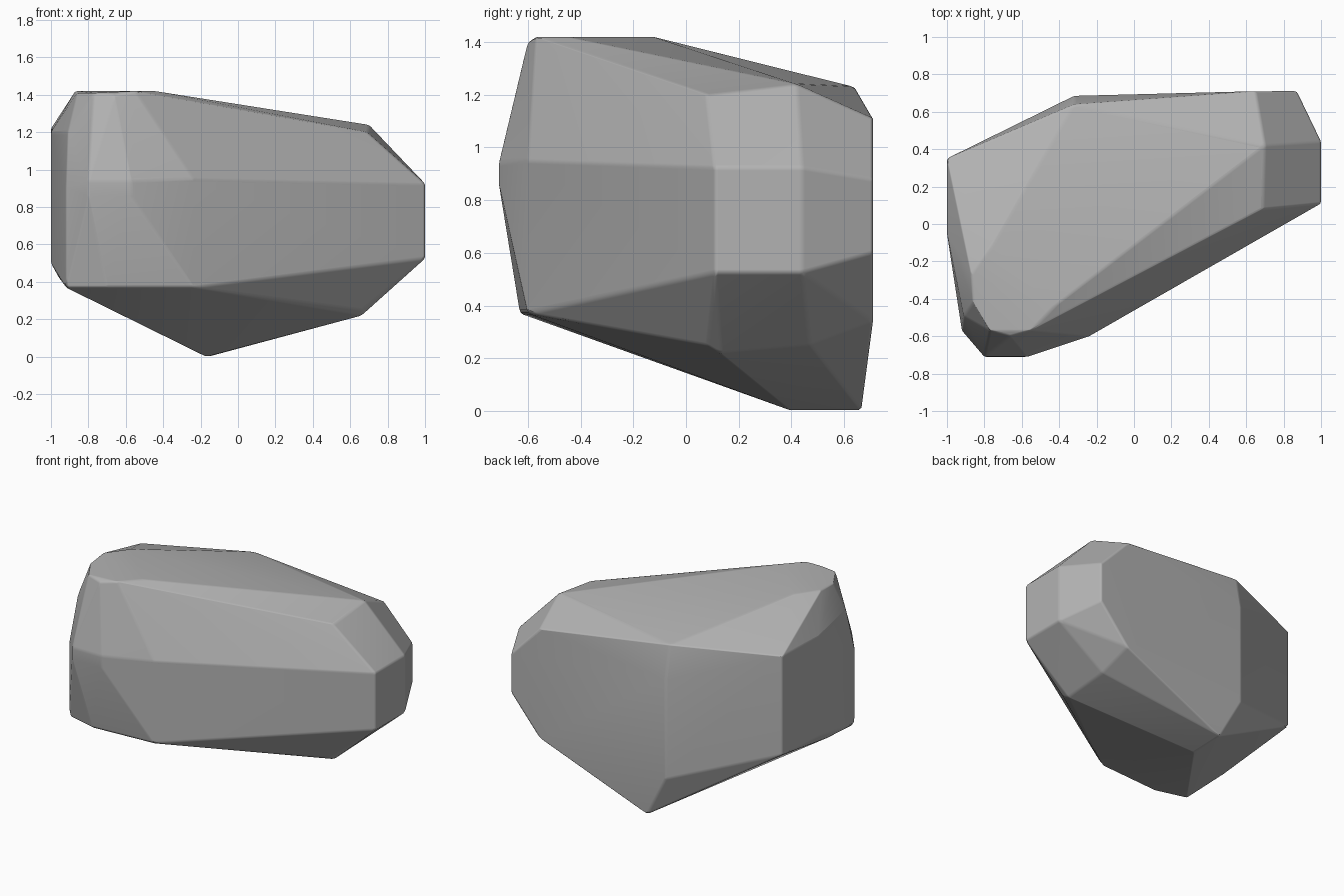
import bpy
import bmesh

cube = bpy.data.objects.get("Cube")
if cube:
    bpy.data.objects.remove(cube, do_unlink=True)


def make_material(name, colour):
    """Create one flat, matte material."""
    material = bpy.data.materials.new(name)
    material.diffuse_color = colour
    material.use_nodes = True
    shader = material.node_tree.nodes["Principled BSDF"]
    shader.inputs["Base Color"].default_value = colour
    shader.inputs["Roughness"].default_value = 0.9
    return material


def upright_edges(columns):
    """Turn each (x, y, low, high) column into its lower and upper corner."""
    return [(x, y, z) for x, y, low, high in columns for z in (low, high)]


def chiselled_hull(name, points, material, crease_angle):
    """Wrap the corners in a convex skin, merge its flat facets and shade it."""
    mesh = bpy.data.meshes.new(name)
    bm = bmesh.new()
    for point in points:
        bm.verts.new(point)
    hull = bmesh.ops.convex_hull(bm, input=bm.verts[:], use_existing_faces=False)
    # Remove corners left inside the skin
    inside = {e for e in hull["geom_interior"] + hull["geom_unused"]
              if isinstance(e, bmesh.types.BMVert)}
    bmesh.ops.delete(bm, geom=list(inside), context="VERTS")
    # Join coplanar triangles into larger facets
    bmesh.ops.dissolve_limit(bm, angle_limit=0.03, verts=bm.verts[:], edges=bm.edges[:])
    bmesh.ops.recalc_face_normals(bm, faces=bm.faces[:])
    bm.to_mesh(mesh)
    bm.free()
    mesh.materials.append(material)

    rock = bpy.data.objects.new(name, mesh)
    bpy.context.collection.objects.link(rock)
    bpy.context.view_layer.objects.active = rock
    rock.select_set(True)
    bpy.ops.object.shade_smooth_by_angle(angle=crease_angle)

    # Slightly worn edges between the facets
    bevel = rock.modifiers.new("worn_edges", "BEVEL")
    bevel.width = 0.012
    bevel.segments = 2
    bevel.limit_method = "ANGLE"
    bevel.angle_limit = 0.2
    bevel.harden_normals = True
    return rock


# Steep flanks: blunt end, back, broad end, front
flanks = upright_edges([
    (1, .11, .525, .925), (1, .44, .525, .925),
    (.87, .71, .6, .88), (.65, .71, .34, 1.11), (-.32, .685, .3, 1),
    (-1, .35, .525, 1.22), (-1, -.05, .5, 1.2),
    (-.92, -.57, .37, .9), (-.8, -.71, .86, .94),
    (-.57, -.71, .86, .94), (-.24, -.6, .37, .95),
])

# Sloping crown and its rounded front lip
crown = [
    (.69, .08, 1.2), (.7, .42, 1.24), (-.32, .64, 1.23),
    (-.76, -.12, 1.42), (-.87, -.27, 1.42), (-.86, -.42, 1.41),
    (-.77, -.57, 1.41), (-.66, -.6, 1.4), (-.55, -.57, 1.42),
    (-.44, -.45, 1.42), (-.91, -.49, 1.2),
]

# Underside tapering to a short keel
keel = [
    (-.17, .4, 0), (-.16, .665, 0),
    (.66, .08, .25), (.66, .13, .22), (.66, .47, .25),
    (-.7, -.63, .37), (-.95, -.25, .41),
]

stone = make_material("grey_stone", (.45, .45, .45, 1))
chiselled_hull("boulder", flanks + crown + keel, stone, crease_angle=0.6)
